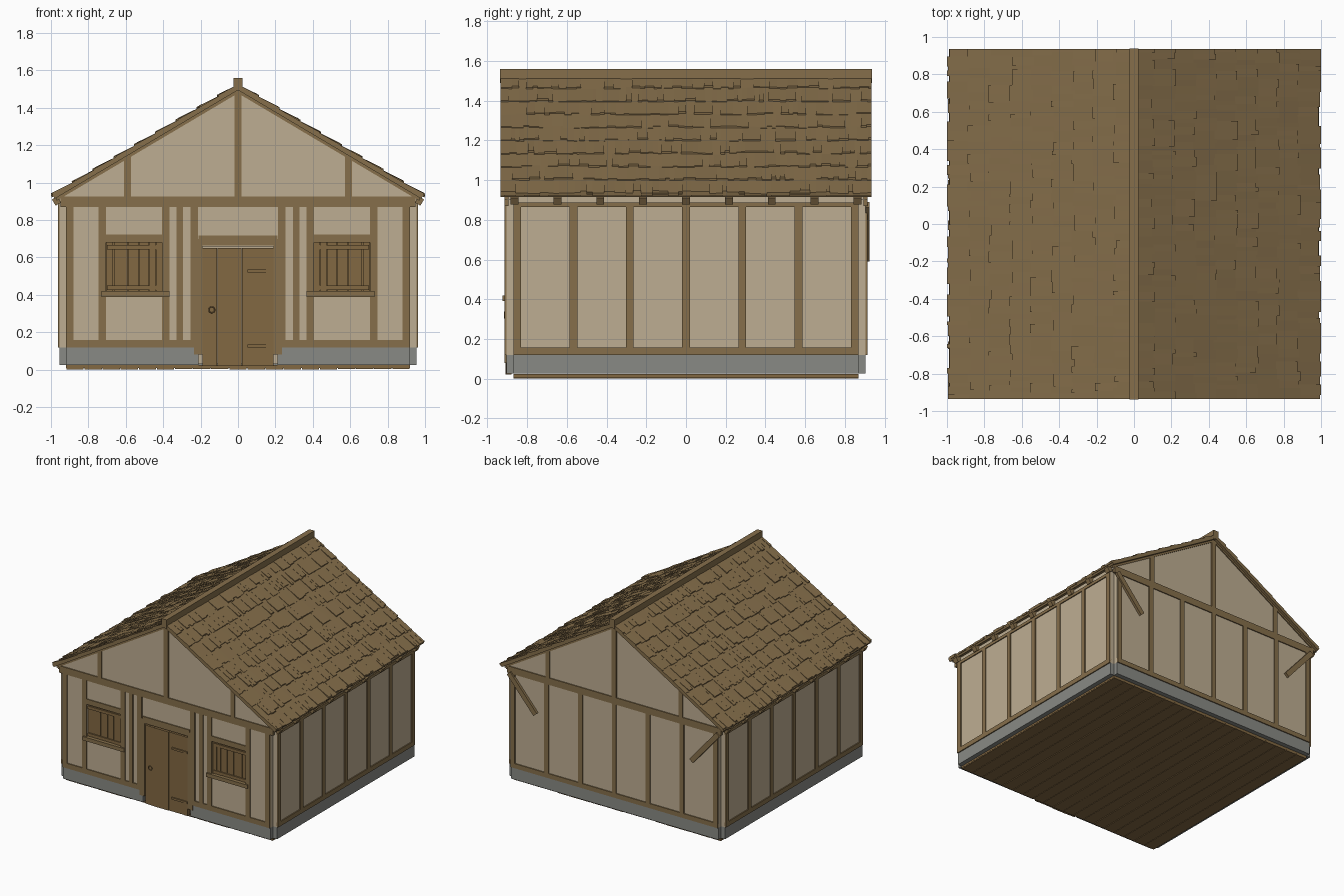
import bpy, bmesh, math, random
from mathutils import Matrix, Vector

random.seed(4)
if "Cube" in bpy.data.objects:
    bpy.data.objects.remove(bpy.data.objects["Cube"])


def material(name, *rgb):
    col = [(c / 255 / 12.92) if c < 11 else ((c / 255 + .055) / 1.055) ** 2.4 for c in rgb] + [1]
    m = bpy.data.materials.new(name)
    m.use_nodes = True
    m.diffuse_color = col
    bsdf = m.node_tree.nodes["Principled BSDF"]
    bsdf.inputs["Base Color"].default_value = col
    bsdf.inputs["Roughness"].default_value = .9
    return m


timber = material("timber brown", 134, 111, 75)
plank = material("plank brown", 130, 104, 66)
plaster = material("clay plaster", 190, 174, 146)
stone = material("grey stone", 137, 138, 133)


class Part:
    """One object gathered from boxes and prisms."""

    def __init__(self, name, mat):
        self.name, self.mat, self.bm = name, mat, bmesh.new()

    def box(self, x0, x1, y0, y1, z0, z1, turn=None):
        size = Matrix.Diagonal((abs(x1 - x0), abs(y1 - y0), abs(z1 - z0), 1))
        place = Matrix.Translation(((x0 + x1) / 2, (y0 + y1) / 2, (z0 + z1) / 2))
        bmesh.ops.create_cube(self.bm, size=1, matrix=place @ (turn or Matrix()) @ size)

    def pair(self, x0, x1, *rest):
        self.box(x0, x1, *rest)
        self.box(-x1, -x0, *rest)

    def prism(self, outline, y0, y1):
        rings = [[self.bm.verts.new((x, y, z)) for x, z in outline] for y in (y0, y1)]
        self.bm.faces.new(rings[0])
        self.bm.faces.new(rings[1][::-1])
        n = len(outline)
        for i in range(n):
            j = (i + 1) % n
            self.bm.faces.new((rings[0][j], rings[0][i], rings[1][i], rings[1][j]))

    def done(self):
        bmesh.ops.recalc_face_normals(self.bm, faces=self.bm.faces)
        mesh = bpy.data.meshes.new(self.name)
        self.bm.to_mesh(mesh)
        self.bm.free()
        mesh.materials.append(self.mat)
        obj = bpy.data.objects.new(self.name, mesh)
        bpy.context.collection.objects.link(obj)
        return obj


# Overall dimensions: wall lines, sill, plate and roof slope
WX, WY = .92, .87
T = .035
SILL, PLATE = .12, .87
RIDGE, SLOPE = 1.53, .593
DOOR = .21
FACE = WY + T            # plaster face of front and back
OUT = FACE + .008        # timber face of front and back
SIDE = WX + T
SIDE_OUT = SIDE + .008


def roof_z(x, drop=0):
    return RIDGE - SLOPE * abs(x) - drop


# Plank floor
floor = Part("floor_planks", plank)
n = 19
w = 2 * WX / n
for i in range(n):
    x = -WX + i * w
    floor.box(x + .002, x + w - .002, -WY, WY, random.uniform(0, .004), .022)
floor.box(-WX, WX, -WY, WY, .01, .024)
floor.done()

# Stone footing with a gap for the door
footing = Part("stone_footing", stone)
footing.pair(WX - .01, SIDE, -WY, WY, .025, SILL)
footing.box(-WX, WX, WY - .01, FACE, .025, SILL)
footing.pair(DOOR, WX, -FACE, -WY + .01, .025, SILL)
footing.done()

# Plaster panels
walls = Part("plaster_walls", plaster)
walls.pair(WX - .01, SIDE, -WY, WY, SILL, .92)
walls.box(-WX, WX, WY - .01, FACE, SILL, .92)
WIN0, WIN1, WINB, WINT = .405, .705, .39, .7
front = (-FACE, -WY + .01)
walls.pair(DOOR, WIN0, *front, SILL, .92)
walls.pair(WIN1, WX, *front, SILL, .92)
walls.pair(WIN0, WIN1, *front, SILL, WINB)
walls.pair(WIN0, WIN1, *front, WINT, .92)
walls.box(-DOOR, DOOR, *front, .66, .92)
walls.box(-DOOR, DOOR, -WY - .01, -WY, .03, .66)
for s in (-1, 1):
    walls.prism([(-SIDE, .9), (SIDE, .9), (SIDE, roof_z(SIDE, .04)), (0, roof_z(0, .04)),
                 (-SIDE, roof_z(SIDE, .04))], s * WY, s * FACE)
walls.done()

# Side wall posts and rails
side = Part("side_frame", timber)
for i in range(7):
    y = (i - 3) * (WY - .02) / 3
    side.pair(SIDE - .01, SIDE_OUT, y - .019, y + .019, SILL, PLATE)
side.pair(SIDE - .01, SIDE_OUT, -WY, WY, SILL, .157)
side.pair(SIDE - .01, SIDE_OUT, -WY, WY, .864, .888)
side.done()

# Front wall posts, rails, lintel and window trim
ff = (-OUT, -FACE + .01)
frame = Part("front_frame", timber)
for x in (.235, .312, .385, .725, .9):
    half = .017 if x == .312 else .02
    frame.pair(x - half, x + half, *ff, SILL, PLATE)
frame.pair(DOOR - .02, .235, -OUT, -WY, .08, .7)
frame.pair(DOOR, WX, *ff, SILL, .16)
frame.box(-DOOR, DOOR, *ff, .665, .717)
frame.pair(WIN0, WIN1, *ff, .68, .722)
frame.done()

# Back wall posts, rails and corner braces
back = Part("back_frame", timber)
bf = (FACE - .01, OUT)
for i in range(7):
    x = (i - 3) * .3
    back.box(x - .019, x + .019, *bf, SILL, PLATE)
back.box(-WX, WX, *bf, SILL, .157)
for s in (-1, 1):
    back.box(s * .81 - .02, s * .81 + .02, FACE, OUT + .012, .56, .92,
             Matrix.Rotation(s * math.radians(41), 4, 'Y'))
back.done()

# Gable tie beams, king posts, short posts and slope trim
gable = Part("gable_frame", timber)
for s in (-1, 1):
    ys = (s * (FACE - .01), s * OUT)
    gable.box(-.95, .95, *ys, PLATE, .925)
    gable.box(-.02, .02, *ys, .92, 1.49)
    for x in (-.59, .59):
        gable.box(x - .019, x + .019, *ys, .92, roof_z(x, .04))
    for d in (-1, 1):
        gable.prism([(0, roof_z(0, .03)), (d * .97, roof_z(.97, .03)),
                     (d * .97, roof_z(.97, .052)), (0, roof_z(0, .052))], *ys)
gable.done()

# Window sills and plank shutters
sills = Part("window_sills", timber)
sills.pair(.365, .73, -OUT - .012, -WY, .39, .42)
sills.done()
shutters = Part("window_shutters", plank)
cuts = (WIN0, .44, .475, .53, .59, .665, WIN1)
for a, b in zip(cuts, cuts[1:]):
    y = -FACE + random.uniform(.004, .012)
    shutters.pair(a + .002, b - .002, y, -WY, .42, .68)
for z in (.425, .642):
    shutters.pair(WIN0 + .005, WIN1 - .005, -FACE, -WY, z, z + .024)
shutters.pair(WIN0, WIN1, -FACE + .02, -WY, .41, .7)
shutters.done()

# Door of uneven planks, strap hinges and ring handle
door = Part("door_planks", plank)
cuts = (-.19, -.15, -.11, .02, .15, .19)
for i, (a, b) in enumerate(zip(cuts, cuts[1:])):
    door.box(a + .001, b - .001, -FACE - .002 * (i % 3), -WY - .01, .02, .65)
for z in (.12, .52):
    door.box(.05, .19, -OUT - .002, -FACE, z, z + .016)
door.done()
bpy.ops.mesh.primitive_torus_add(location=(-.14, -OUT, .32), rotation=(math.pi / 2, 0, 0),
                                 major_radius=.016, minor_radius=.003,
                                 major_segments=16, minor_segments=6)
ring = bpy.context.object
ring.name = "door_ring"
ring.data.materials.append(plank)
bpy.ops.object.shade_smooth_by_angle()

# Roof boards, rafters and ridge beam
END = .935
deck = Part("roof_boards", timber)
rafters = Part("rafters", timber)
for d in (-1, 1):
    deck.prism([(0, roof_z(0, .012)), (d * .99, roof_z(.99, .012)),
                (d * .98, roof_z(.98, .035)), (0, roof_z(0, .035))], -END, END)
    for i in range(9):
        y = (i - 4) * .216
        rafters.prism([(0, roof_z(0, .03)), (d * .995, roof_z(.995, .03)),
                       (d * .975, roof_z(.975, .075)), (0, roof_z(0, .075))], y - .02, y + .02)
deck.done()
rafters.done()
ridge = Part("ridge_beam", timber)
ridge.box(-.023, .023, -END - .002, END + .002, 1.49, 1.56)
ridge.done()

# Split shingles in nine overlapping courses on each slope
shingles = Part("roof_shingles", timber)
ROWS = 9
step = 1 / ROWS
for d in (-1, 1):
    for row in range(ROWS):
        y = -END
        while y < END:
            y1 = y + random.uniform(.018, .06)
            if y1 > END - .015:
                y1 = END
            top = max(0, row * step - .02)
            low = min(1, (row + 1) * step - random.choice((0, 0, .006, .014)))
            lift = random.uniform(-.006, .006)
            shingles.prism([(d * top, roof_z(top, .014)), (d * top, roof_z(top, .006)),
                            (d * low, roof_z(low, -lift)), (d * (low - .004), roof_z(low, .016))],
                           y, y1)
            y = y1
shingles.done()
